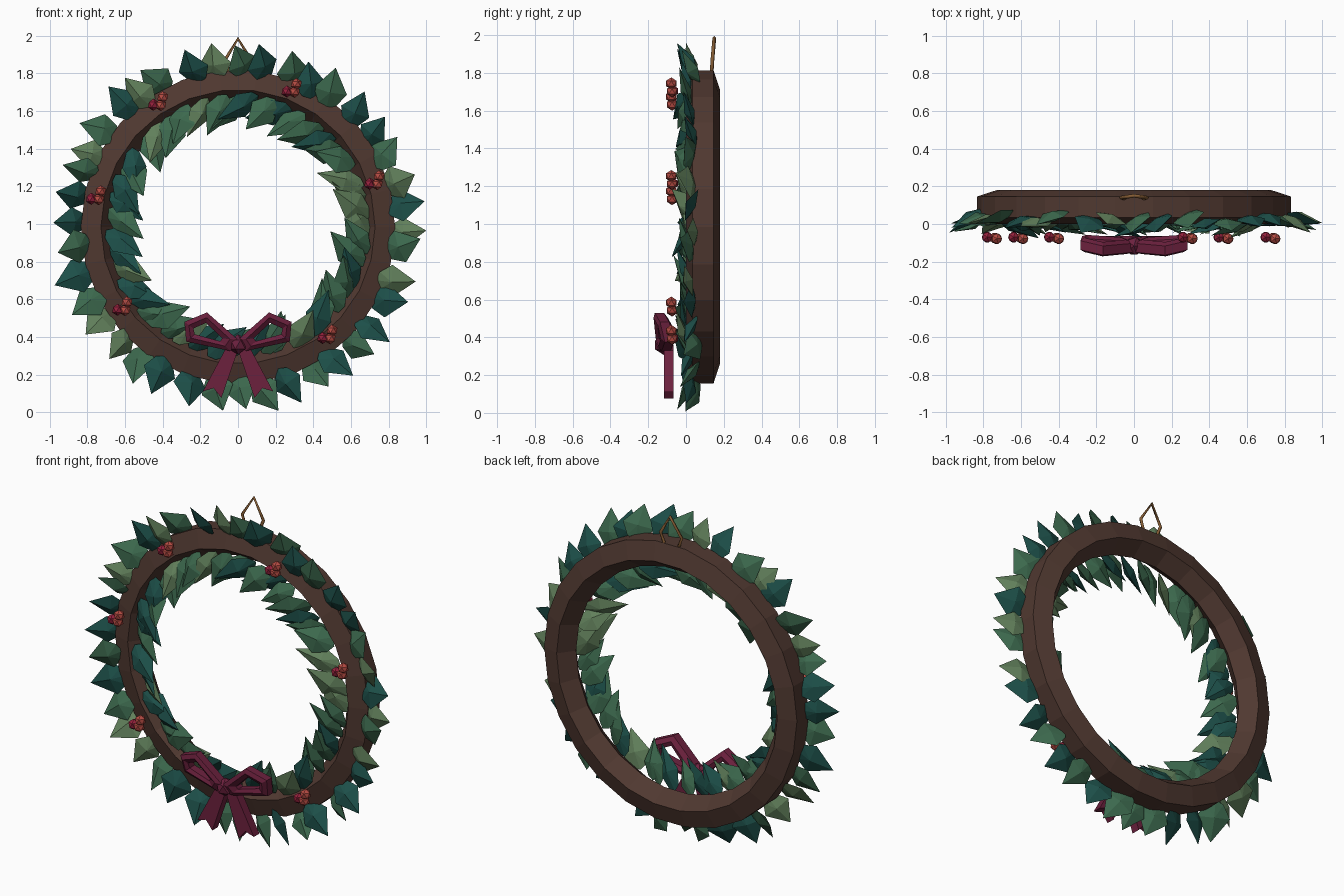
import bpy, bmesh, math, random
from mathutils import Vector, Matrix

random.seed(7)
cube = bpy.data.objects.get("Cube")
if cube:
    bpy.data.objects.remove(cube, do_unlink=True)

CENTRE = Vector((0, 0, 0.985))


def material(name, rgb):
    m = bpy.data.materials.new(name)
    m.use_nodes = True
    m.diffuse_color = (*rgb, 1)
    m.node_tree.nodes["Principled BSDF"].inputs["Base Color"].default_value = (*rgb, 1)
    return m


bark = material("bark brown", (0.08, 0.04, 0.03))
teal = material("deep teal green", (0.012, 0.078, 0.066))
green = material("leaf green", (0.045, 0.14, 0.075))
sage = material("sage green", (0.12, 0.215, 0.105))
wine = material("wine ribbon", (0.15, 0.015, 0.048))
crimson = material("crimson berry", (0.3, 0.015, 0.045))
red = material("red berry", (0.46, 0.07, 0.055))
twine = material("twine brown", (0.24, 0.11, 0.035))


def finish(name, bm, mats):
    bmesh.ops.recalc_face_normals(bm, faces=bm.faces[:])
    mesh = bpy.data.meshes.new(name)
    bm.to_mesh(mesh)
    bm.free()
    for m in mats:
        mesh.materials.append(m)
    ob = bpy.data.objects.new(name, mesh)
    bpy.context.collection.objects.link(ob)


def radial(a):
    return Vector((math.cos(a), 0, math.sin(a)))


# Ring: five-sided section swept round and closed
def make_ring(segments=26, sides=5, radius=0.758, section=0.095):
    bm = bmesh.new()
    loops = []
    for i in range(segments):
        out = radial(math.tau * i / segments)
        loop = []
        for k in range(sides):
            t = math.tau * (k + 0.5) / sides
            r = radius + section * math.cos(t)
            p = CENTRE + out * r + Vector((0, 0.09 + section * math.sin(t), 0))
            loop.append(bm.verts.new(p))
        loops.append(loop)
    for a, b in zip(loops, loops[1:] + loops[:1]):
        for k in range(sides):
            n = (k + 1) % sides
            bm.faces.new((a[k], a[n], b[n], b[k]))
    finish("wreath_ring", bm, [bark])


# Leaf: pointed faceted kite with a ridge on both faces, built as a hull
def add_leaf(bm, base, along, front, length, width, mat):
    side = along.cross(front).normalized()
    points = [(0, 0, 0), (1, 0, 0), (0.42, 0, 0.03), (0.42, 0, -0.028)]
    for s in (-1, 1):
        points += [(0.1, s * 0.27, 0), (0.42, s * 0.5, -0.004)]
    verts = [bm.verts.new(base + along * u * length + side * v * width + front * n)
             for u, v, n in points]
    hull = bmesh.ops.convex_hull(bm, input=verts)
    for f in hull["geom"]:
        if isinstance(f, bmesh.types.BMFace):
            f.material_index = mat


# Leaf band: one letter per leaf, counter-clockwise from the left side
# (T teal, G green, S sage)
def make_leaves(name, colours, base_r, direction, lean, length, width, depth):
    bm = bmesh.new()
    toward = Vector((0, -1, 0))
    for i, letter in enumerate(colours):
        a = math.tau * (i + random.uniform(-0.2, 0.2)) / len(colours)
        a -= direction * lean * 0.1
        out = radial(a)
        tangent = radial(a + math.pi / 2)
        turn = lean + random.uniform(-0.28, 0.28)
        flat = out * direction * math.cos(turn) + tangent * math.sin(turn)
        # Leaves set further back sit further from the ring and lean forward more
        y = random.uniform(0.01, depth)
        tilt = random.uniform(0, 0.3) + y * 4
        along = flat * math.cos(tilt) + toward * math.sin(tilt)
        front = toward * math.cos(tilt) - flat * math.sin(tilt)
        # Roll each leaf about its own length
        front = Matrix.Rotation(random.uniform(-0.5, 0.5), 3, along) @ front
        base = CENTRE + out * (base_r + direction * y * 0.4)
        base.y = y
        add_leaf(bm, base, along, front, length * random.uniform(0.92, 1.1),
                 width * random.uniform(0.9, 1.14), "TGS".index(letter))
    finish(name, bm, [teal, green, sage])


make_ring()
make_leaves("outer_leaves", "STSGTTGTGT" "GSTGSTGSGT" "TGTGSSGTTG" "GGTGTGTTSG",
            0.775, 1, 0.3, 0.213, 0.168, 0.085)
make_leaves("inner_leaves", "SSSGGTGGTGTG" "GSGGSGTGTTGT" "TSTTGGGSTTGT" "GGSTGGGTGGS",
            0.712, -1, 0.72, 0.25, 0.14, 0.065)


# Berries in clusters of three
clusters = [(-0.42, 1.65), (0.29, 1.72), (0.73, 1.23),
            (-0.75, 1.15), (-0.61, 0.56), (0.48, 0.41)]
offsets = [(0.02, -0.078, 0.024, 1), (0.01, -0.074, -0.018, 1), (-0.03, -0.07, -0.016, 0)]
bm = bmesh.new()
for x, z in clusters:
    for dx, y, dz, mat in offsets:
        made = bmesh.ops.create_icosphere(bm, subdivisions=1, radius=0.032,
                                          matrix=Matrix.Translation((x + dx, y, z + dz)))
        for v in made["verts"]:
            for f in v.link_faces:
                f.material_index = mat
finish("berries", bm, [crimson, red])


# Bow loop: ribbon of six-sided section following a closed outline
def make_loop(name, side):
    outer = [(0.0, 0.385), (0.165, 0.53), (0.285, 0.48), (0.275, 0.375), (0.04, 0.325)]
    inner = [(0.085, 0.392), (0.169, 0.475), (0.237, 0.445), (0.23, 0.414), (0.095, 0.377)]
    middle = [((a + c) / 2, (b + d) / 2) for (a, b), (c, d) in zip(outer, inner)]
    bm = bmesh.new()

    def ring(points, dy):
        return [bm.verts.new((side * x, -0.12 - (z - 0.36) * 0.25 + x * 0.13 + dy, z))
                for x, z in points]

    rings = [ring(outer, -0.024), ring(outer, 0.024), ring(middle, 0.038),
             ring(inner, 0.024), ring(inner, -0.024), ring(middle, -0.038)]
    for a, b in zip(rings, rings[1:] + rings[:1]):
        for k in range(len(outer)):
            n = (k + 1) % len(outer)
            bm.faces.new((a[k], a[n], b[n], b[k]))
    finish(name, bm, [wine])


# Bow tail: notched strip with front, back and edge faces
def make_tail(name, side):
    outline = [(-0.01, 0.36), (0.07, 0.33), (0.187, 0.11), (0.13, 0.128), (0.088, 0.075)]
    bm = bmesh.new()
    front, back = [[bm.verts.new((side * x, y, z)) for x, z in outline]
                   for y in (-0.117, -0.065)]
    bm.faces.new(front)
    bm.faces.new(back)
    for k in range(len(outline)):
        n = (k + 1) % len(outline)
        bm.faces.new((front[k], front[n], back[n], back[k]))
    finish(name, bm, [wine])


for label, side in (("left", 1), ("right", -1)):
    make_loop(f"bow_loop_{label}", side)
    make_tail(f"bow_tail_{label}", side)

bm = bmesh.new()
bmesh.ops.create_icosphere(bm, subdivisions=1, radius=0.054,
                           matrix=Matrix.Translation((0, -0.117, 0.36)))
finish("bow_knot", bm, [wine])

# Hanging loop of twine at the back of the top
curve = bpy.data.curves.new("hanging_loop", "CURVE")
curve.dimensions = "3D"
curve.bevel_depth = 0.01
curve.bevel_resolution = 0
curve.use_fill_caps = True
path = [(-0.04, 0.135, 1.79), (-0.07, 0.14, 1.87), (0, 0.15, 1.985),
        (0.07, 0.14, 1.87), (0.04, 0.135, 1.79)]
spline = curve.splines.new("POLY")
spline.points.add(len(path) - 1)
for p, co in zip(spline.points, path):
    p.co = (*co, 1)
curve.materials.append(twine)
hanger = bpy.data.objects.new("hanging_loop", curve)
bpy.context.collection.objects.link(hanger)
